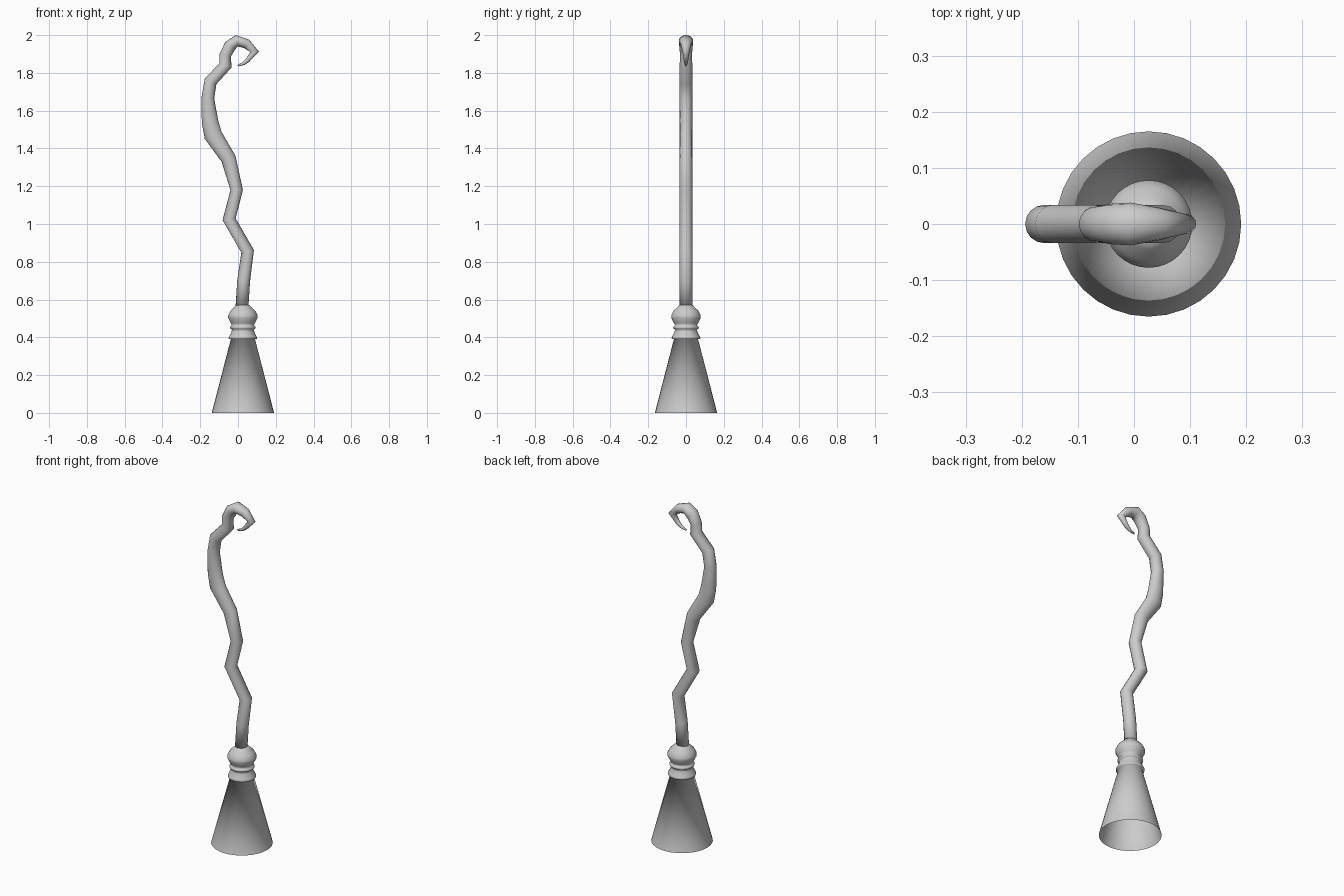
import bpy, bmesh, math
from mathutils import Vector

cube = bpy.data.objects.get("Cube")
if cube:
    bpy.data.objects.remove(cube, do_unlink=True)

grey = bpy.data.materials.new("plain_grey")
grey.use_nodes = True
colour = (0.6, 0.6, 0.6, 1)
grey.diffuse_color = colour
grey.node_tree.nodes["Principled BSDF"].inputs["Base Color"].default_value = colour


def loft(name, rings, cap_start=False, cap_end=False):
    """Skin a list of rings of points into one smooth object."""
    bm = bmesh.new()
    loops = [[bm.verts.new(p) for p in ring] for ring in rings]
    for low, high in zip(loops, loops[1:]):
        n = len(low)
        for i in range(n):
            j = (i + 1) % n
            bm.faces.new((low[i], low[j], high[j], high[i]))
    if cap_start:
        bm.faces.new(loops[0][::-1])
    if cap_end:
        bm.faces.new(loops[-1])
    mesh = bpy.data.meshes.new(name)
    bm.to_mesh(mesh)
    bm.free()
    for face in mesh.polygons:
        face.use_smooth = True
    mesh.materials.append(grey)
    obj = bpy.data.objects.new(name, mesh)
    bpy.context.collection.objects.link(obj)
    return obj


def ring(centre, u, v, a, b, sides):
    angles = [math.tau * i / sides for i in range(sides)]
    return [centre + u * a * math.cos(t) + v * b * math.sin(t) for t in angles]


X, Y = Vector((1, 0, 0)), Vector((0, 1, 0))

# Open flared base with turned collar and knob: radius, height
profile = [
    (0.165, 0), (0.064, 0.39), (0.074, 0.39), (0.076, 0.397), (0.072, 0.405),
    (0.06, 0.43), (0.058, 0.442), (0.066, 0.446), (0.068, 0.453),
    (0.064, 0.46), (0.058, 0.464), (0.064, 0.475), (0.078, 0.503),
    (0.078, 0.516), (0.066, 0.54), (0.045, 0.56), (0.036, 0.57), (0.02, 0.572),
]
loft("flared_base", [ring(Vector((0.026, 0, z)), X, Y, r, r, 32)
                     for r, z in profile], cap_end=True)

# Crooked shaft ending in a hook: x, z, half width across the bend, half depth
path = [
    (0.021, 0.56, 0.034, 0.034), (0.03, 0.7, 0.034, 0.034),
    (0.051, 0.855, 0.034, 0.034), (-0.047, 1.025, 0.035, 0.034),
    (-0.007, 1.18, 0.033, 0.034), (-0.05, 1.345, 0.04, 0.034),
    (-0.132, 1.47, 0.048, 0.034), (-0.148, 1.54, 0.044, 0.034),
    (-0.16, 1.665, 0.034, 0.034), (-0.145, 1.755, 0.034, 0.034),
    (-0.066, 1.84, 0.034, 0.034), (-0.068, 1.893, 0.031, 0.031),
    (-0.041, 1.944, 0.033, 0.036), (-0.006, 1.97, 0.03, 0.038),
    (0.045, 1.954, 0.026, 0.029), (0.088, 1.912, 0.023, 0.018),
    (0.05, 1.866, 0.012, 0.012), (0.03, 1.85, 0.009, 0.009),
    (-0.002, 1.838, 0.004, 0.004),
]
points = [Vector((x, 0, z)) for x, z, a, b in path]
rings = []
for i, (x, z, a, b) in enumerate(path):
    before = (points[i] - points[max(i - 1, 0)]).normalized()
    after = (points[min(i + 1, len(points) - 1)] - points[i]).normalized()
    tangent = (before + after).normalized()
    across = Y.cross(tangent)
    rings.append(ring(points[i], across, Y, a, b, 16))
loft("hooked_shaft", rings, cap_start=True, cap_end=True)
